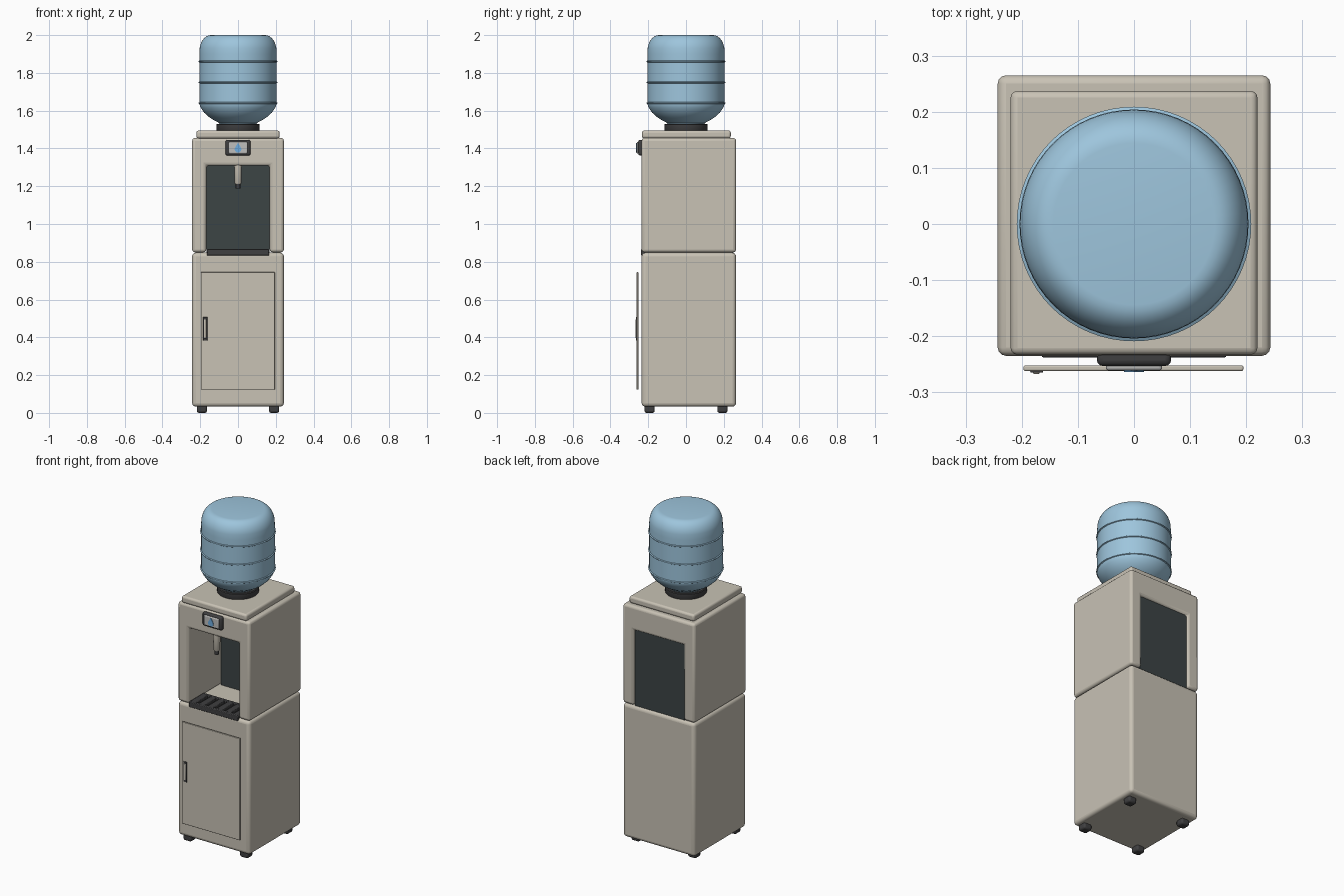
import bpy
import bmesh
import math
from mathutils import Vector

cube = bpy.data.objects.get("Cube")
if cube:
    bpy.data.objects.remove(cube, do_unlink=True)


def material(name, rgb):
    m = bpy.data.materials.new(name)
    m.use_nodes = True
    m.diffuse_color = (*rgb, 1)
    bsdf = next(n for n in m.node_tree.nodes if n.type == 'BSDF_PRINCIPLED')
    bsdf.inputs["Base Color"].default_value = (*rgb, 1)
    return m


BEIGE = material("warm beige", (0.58, 0.54, 0.46))
SLATE = material("dark slate", (0.045, 0.058, 0.06))
DARK = material("charcoal plastic", (0.05, 0.05, 0.052))
BLUE = material("bottle blue", (0.34, 0.56, 0.72))
GREY = material("screen grey", (0.52, 0.52, 0.51))
DROP = material("drop blue", (0.16, 0.42, 0.75))


def finish(name, bm, mat, bevel=0, segments=3):
    bmesh.ops.recalc_face_normals(bm, faces=bm.faces)
    mesh = bpy.data.meshes.new(name)
    bm.to_mesh(mesh)
    bm.free()
    mesh.materials.append(mat)
    ob = bpy.data.objects.new(name, mesh)
    bpy.context.collection.objects.link(ob)
    if bevel:
        mod = ob.modifiers.new("Rounded edges", 'BEVEL')
        mod.width, mod.segments = bevel, segments
        mod.limit_method = 'ANGLE'
    bpy.ops.object.select_all(action='DESELECT')
    ob.select_set(True)
    bpy.context.view_layer.objects.active = ob
    bpy.ops.object.shade_smooth_by_angle(angle=math.radians(35))
    return ob


def box(name, x, y, z, mat, bevel=0, segments=3):
    """Box from (min, max) pairs."""
    bm = bmesh.new()
    bmesh.ops.create_cube(bm, size=1)
    for v in bm.verts:
        v.co = Vector([(a + b) / 2 + c * (b - a) for (a, b), c in zip((x, y, z), v.co)])
    return finish(name, bm, mat, bevel, segments)


def extrude_y(name, outline, y0, y1, mat, bevel=0):
    """Front outline (x, z) extruded in depth."""
    bm = bmesh.new()
    face = bm.faces.new([bm.verts.new((x, y0, z)) for x, z in outline])
    ext = bmesh.ops.extrude_face_region(bm, geom=[face])
    moved = [g for g in ext["geom"] if isinstance(g, bmesh.types.BMVert)]
    bmesh.ops.translate(bm, verts=moved, vec=(0, y1 - y0, 0))
    return finish(name, bm, mat, bevel)


def lathe(name, profile, mat, steps=64, y=0):
    """Turned part from (radius, height) points about a vertical axis."""
    bm = bmesh.new()
    rings = []
    for r, z in profile:
        rings.append([bm.verts.new((r * math.cos(i * math.tau / steps),
                                    y + r * math.sin(i * math.tau / steps), z))
                      for i in range(steps)])
    for a, b in zip(rings, rings[1:]):
        for i in range(steps):
            j = (i + 1) % steps
            bm.faces.new((a[i], a[j], b[j], b[i]))
    bm.faces.new(rings[0])
    bm.faces.new(rings[-1])
    return finish(name, bm, mat)


W, FRONT, BACK = 0.243, -0.235, 0.265
NICHE = 0.168

# Cabinet and its feet
box("lower_cabinet", (-W, W), (FRONT, BACK), (0.033, 0.848), BEIGE, 0.02, 4)
for sx, side in ((-1, "right"), (1, "left")):
    for sy, end in ((-1, "front"), (1, "back")):
        cx, cy = sx * 0.191, sy * 0.193
        box(f"{end}_{side}_foot", (cx - 0.027, cx + 0.027), (cy - 0.027, cy + 0.027),
            (0, 0.04), DARK, 0.01, 2)

# Upper housing: an arch open at front and back
extrude_y("upper_housing",
          [(-W, 0.85), (-W, 1.455), (W, 1.455), (W, 0.85),
           (NICHE, 0.85), (NICHE, 1.31), (-NICHE, 1.31), (-NICHE, 0.85)],
          FRONT, BACK, BEIGE, 0.015)
box("niche_back_block", (-NICHE, NICHE), (0.075, 0.252), (0.845, 1.312), SLATE)
box("top_plate", (-0.22, 0.22), (-0.233, 0.237), (1.453, 1.495), BEIGE, 0.012)

# Drip tray with grille bars
TX, TY = 0.165, (-0.238, -0.095)
box("drip_tray_base", (-TX, TX), TY, (0.833, 0.852), DARK, 0.004, 2)
box("drip_tray_front_rim", (-TX, TX), (TY[0], TY[0] + 0.02), (0.845, 0.867), DARK, 0.004, 2)
box("drip_tray_back_rim", (-TX, TX), (TY[1] - 0.02, TY[1]), (0.845, 0.867), DARK, 0.004, 2)
bars = 6
for i in range(bars):
    cx = -TX + 0.02 + i * (2 * TX - 0.04) / (bars - 1)
    box(f"drip_tray_bar_{i + 1}", (cx - 0.02, cx + 0.02), (TY[0] + 0.01, TY[1] - 0.01),
        (0.845, 0.866), DARK, 0.003, 2)

# Tap
lathe("tap_body", [(0.016, 1.212), (0.019, 1.217), (0.02, 1.315)], BEIGE, 24, -0.205)
lathe("tap_nozzle", [(0.012, 1.188), (0.012, 1.215)], DARK, 24, -0.205)

# Control panel with a water drop sign
box("control_panel", (-0.066, 0.066), (-0.253, -0.225), (1.363, 1.445), DARK, 0.01)
box("control_screen", (-0.05, 0.05), (-0.261, -0.245), (1.373, 1.434), GREY, 0.005)
drop = [(0, 1.43)] + [(0.018 * math.cos(a), 1.396 + 0.018 * math.sin(a))
                      for a in [math.radians(20 - i * 22) for i in range(11)]]
extrude_y("water_drop_sign", drop, -0.264, -0.259, DROP)

# Cabinet door and handle
box("cabinet_door", (-0.197, 0.195), (-0.262, -0.252), (0.123, 0.745), BEIGE, 0.003, 2)
box("door_handle_surround", (-0.185, -0.162), (-0.265, -0.26), (0.383, 0.507), DARK, 0.002, 2)
box("door_handle_grip", (-0.18, -0.168), (-0.267, -0.262), (0.395, 0.495), BEIGE, 0.002, 2)

# Bottle collar and water bottle
lathe("bottle_collar", [(0.112, 1.49), (0.115, 1.495), (0.115, 1.526), (0.111, 1.53),
                        (0.09, 1.53)], DARK)
profile = [(0.095, 1.52), (0.1, 1.535), (0.125, 1.548), (0.155, 1.567), (0.18, 1.59),
           (0.197, 1.615), (0.204, 1.634)]
for rib in (1.64, 1.75, 1.86):
    profile += [(0.204, rib - 0.005), (0.209, rib - 0.002), (0.209, rib + 0.002), (0.204, rib + 0.005)]
profile.append((0.204, 1.9))
for i in range(1, 9):
    a = math.radians(i * 90 / 8)
    profile.append((0.144 + 0.06 * math.cos(a), 1.915 + 0.085 * math.sin(a)))
lathe("water_bottle", profile, BLUE)
